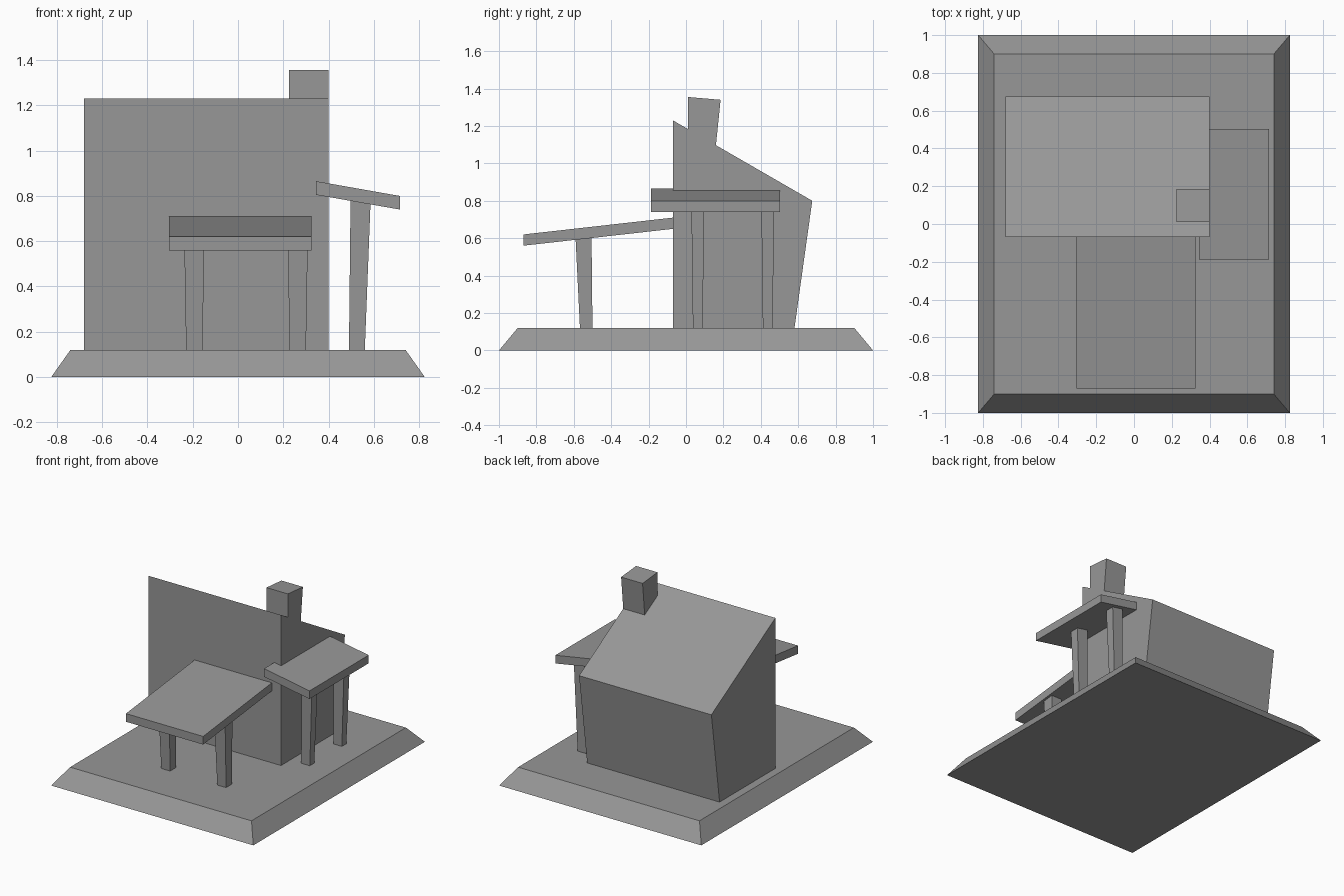
import bpy
import bmesh

cube = bpy.data.objects.get("Cube")
if cube:
    bpy.data.objects.remove(cube, do_unlink=True)

GREY = (0.31, 0.31, 0.31, 1.0)
mat = bpy.data.materials.new("plain grey")
mat.use_nodes = True
mat.diffuse_color = GREY
bsdf = mat.node_tree.nodes["Principled BSDF"]
bsdf.inputs["Base Color"].default_value = GREY
bsdf.inputs["Roughness"].default_value = 0.8

GROUND = 0.12


def loft(name, lower, upper):
    """Close a solid between two matching loops of points."""
    bm = bmesh.new()
    a = [bm.verts.new(p) for p in lower]
    b = [bm.verts.new(p) for p in upper]
    bm.faces.new(a)
    bm.faces.new(b)
    n = len(a)
    for i in range(n):
        j = (i + 1) % n
        bm.faces.new((a[i], a[j], b[j], b[i]))
    bmesh.ops.recalc_face_normals(bm, faces=bm.faces[:])
    mesh = bpy.data.meshes.new(name)
    bm.to_mesh(mesh)
    bm.free()
    mesh.materials.append(mat)
    obj = bpy.data.objects.new(name, mesh)
    bpy.context.collection.objects.link(obj)
    return obj


def prism_x(name, profile, x0, x1):
    """Extrude a (y, z) profile along x."""
    return loft(name, [(x0, y, z) for y, z in profile],
                [(x1, y, z) for y, z in profile])


def prism_y(name, profile, y0, y1):
    """Extrude an (x, z) profile along y."""
    return loft(name, [(x, y0, z) for x, z in profile],
                [(x, y1, z) for x, z in profile])


def rect(x0, x1, y0, y1, height):
    """Corners of a rectangle, with z given by a function of x and y."""
    return [(x, y, height(x, y))
            for x, y in ((x0, y0), (x1, y0), (x1, y1), (x0, y1))]


def post(name, foot, head, underside):
    """Tapered post cut off along the underside of its roof."""
    loft(name, rect(*foot, lambda x, y: GROUND), rect(*head, underside))


def front_under(x, y):
    return 0.56 + (y + 0.87) * 0.1125


def side_under(x, y):
    return 0.805 - (x - 0.345) * 0.176


def house_roof(y):
    return 1.23 - (y + 0.07) * 0.577


# Bevelled ground slab
loft("base", rect(-0.825, 0.825, -1, 1, lambda x, y: 0),
     rect(-0.74, 0.74, -0.9, 0.9, lambda x, y: GROUND))

# House body with its single sloping roof and leaning back wall
prism_x("house", [(-0.07, GROUND), (-0.07, house_roof(-0.07)),
                  (0.675, house_roof(0.675)), (0.58, GROUND)], -0.68, 0.4)

# Chimney sitting on the roof slope
prism_x("chimney", [(0.01, house_roof(0.01)), (0.01, 1.355),
                    (0.185, 1.34), (0.16, house_roof(0.16))], 0.225, 0.4)

# Front canopy and its two posts
THICK = 0.06
prism_x("front_canopy",
        [(y, front_under(0, y) + t)
         for y, t in ((-0.87, 0), (-0.07, 0), (-0.07, THICK), (-0.87, THICK))],
        -0.305, 0.325)
for label, x in (("right", -0.193), ("left", 0.264)):
    post("front_post_" + label, (x - 0.036, x + 0.036, -0.567, -0.5),
         (x - 0.044, x + 0.044, -0.59, -0.505), front_under)

# Side canopy and its two posts
prism_y("side_canopy",
        [(x, side_under(x, 0) + t)
         for x, t in ((0.345, 0), (0.715, 0), (0.715, THICK), (0.345, THICK))],
        -0.188, 0.502)
for label, y in (("front", 0.063), ("back", 0.437)):
    post("side_post_" + label, (0.49, 0.56, y - 0.026, y + 0.026),
         (0.497, 0.585, y - 0.034, y + 0.034), side_under)
